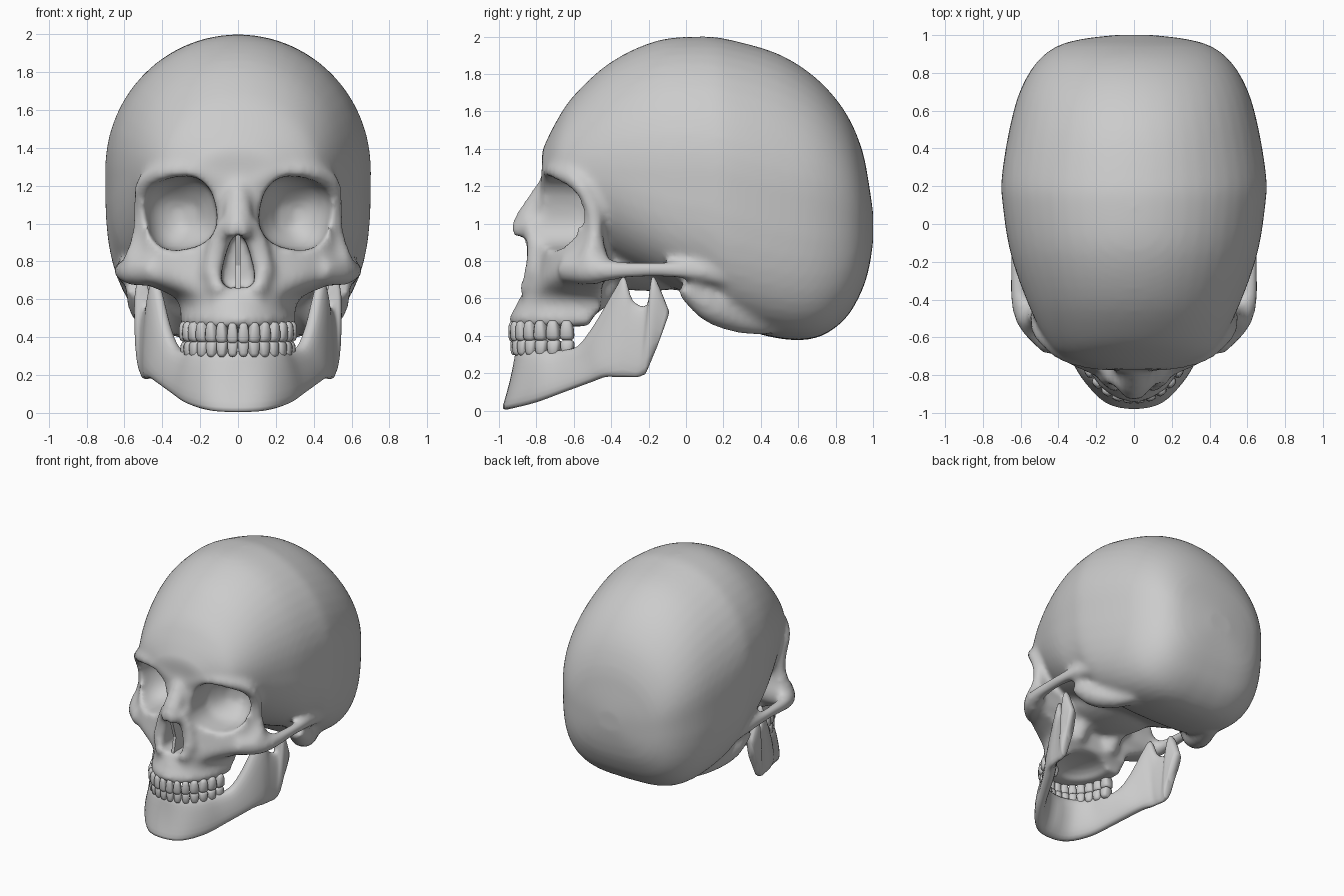
import bpy, bmesh, math
from mathutils import Vector, Matrix

if "Cube" in bpy.data.objects:
    bpy.data.objects.remove(bpy.data.objects["Cube"])


def spow(v, p):
    return math.copysign(abs(v) ** p, v)


def spline(rows, n):
    """Catmull-Rom interpolation of rows of numbers."""
    out = []
    for i in range(len(rows) - 1):
        p = [rows[max(0, min(len(rows) - 1, i + k))] for k in (-1, 0, 1, 2)]
        for s in range(n):
            t = s / n
            out.append([0.5 * (2 * b + (c - a) * t + (2 * a - 5 * b + 4 * c - d) * t * t
                               + (3 * b - a - 3 * c + d) * t ** 3) for a, b, c, d in zip(*p)])
    return out + [list(rows[-1])]


def loft(bm, rings):
    vs = [[bm.verts.new(p) for p in r] for r in rings]
    n = len(rings[0])
    for a, b in zip(vs, vs[1:]):
        for i in range(n):
            bm.faces.new((a[i], a[(i + 1) % n], b[(i + 1) % n], b[i]))
    bm.faces.new(vs[0])
    bm.faces.new(vs[-1])


def tube(bm, pts, sides=(1, -1), n=16, power=1, tilt=0):
    """Bar through (x, y, z, radius) points, repeated on each side; power < 1 squares it."""
    rows = spline(pts, 4)
    for s in sides:
        c = [Vector((s * r[0], r[1], r[2])) for r in rows]
        rings = []
        for i, r in enumerate(rows):
            d = c[min(i + 1, len(c) - 1)] - c[max(i - 1, 0)]
            ref = Vector((0, 0, 1)) if abs(d.normalized().z) < 0.9 else Vector((0, 1, 0))
            u = d.cross(ref).normalized()
            v = u.cross(d).normalized()
            turn = Matrix.Rotation(s * tilt, 3, 'Y')
            rings.append([c[i] + turn @ (r[3] * (u * spow(math.cos(a), power) + v * spow(math.sin(a), power)))
                          for a in (2 * math.pi * k / n for k in range(n))])
        loft(bm, rings)


def ball(bm, loc, rad):
    m = Matrix.Translation(loc) @ Matrix.Diagonal((*rad, 1))
    bmesh.ops.create_uvsphere(bm, u_segments=24, v_segments=16, radius=1, matrix=m)


def finish(bm, name):
    bmesh.ops.recalc_face_normals(bm, faces=bm.faces[:])
    me = bpy.data.meshes.new(name)
    bm.to_mesh(me)
    bm.free()
    me.shade_smooth()
    ob = bpy.data.objects.new(name, me)
    bpy.context.collection.objects.link(ob)
    return ob


bm = bmesh.new()
# braincase: sections along y as (y, half width, bottom, top, height of widest point)
case = [(-.77, .20, 1.2, 1.39, 1.28), (-.70, .385, 1.05, 1.535, 1.28), (-.60, .475, .93, 1.685, 1.28),
        (-.40, .57, .8, 1.865, 1.3), (-.15, .655, .69, 1.98, 1.3), (.1, .695, .58, 2.0, 1.3),
        (.25, .70, .46, 1.98, 1.27), (.5, .66, .385, 1.905, 1.2), (.7, .605, .39, 1.775, 1.15),
        (.85, .52, .49, 1.6, 1.1), (.94, .41, .64, 1.4, 1.05), (.98, .27, .77, 1.2, 1.0),
        (1.0, .1, .9, 1.06, .98)]
rings = []
for y, w, zb, zt, zc in spline(case, 4):
    e = 2.3 + 1.1 * max(0, min(1, (y + .42) / .35))
    ring = []
    for k in range(48):
        a = 2 * math.pi * k / 48
        up = math.sin(a) >= 0
        p = 1 if up else 2 / e
        ring.append((w * spow(math.cos(a), p), y, zc + ((zt - zc) if up else (zc - zb)) * spow(math.sin(a), p)))
    rings.append(ring)
loft(bm, rings)

# face mass: sections along z as (z, half width, front y, back y)
face = [(1.30, .49, -.755, -.45), (1.22, .52, -.775, -.45), (1.05, .525, -.78, -.45), (.9, .54, -.785, -.44),
        (.8, .59, -.80, -.41), (.73, .595, -.815, -.41), (.67, .47, -.845, -.45), (.61, .335, -.885, -.45),
        (.54, .305, -.92, -.46), (.50, .31, -.945, -.5), (.45, .295, -.935, -.52)]
loft(bm, [[(w * math.sin(a), yb - (yb - yf) * math.cos(a), z)
           for a in (math.pi * (k / 24 - .5) for k in range(25))] for z, w, yf, yb in spline(face, 3)])

# brow ridge and outer orbit rim
tube(bm, [(.06, -.735, 1.2, .045), (.2, -.735, 1.27, .04), (.37, -.69, 1.275, .042), (.49, -.58, 1.22, .045),
          (.52, -.50, 1.08, .037), (.525, -.49, .93, .04), (.54, -.51, .8, .07)])
# cheekbone and arch
tube(bm, [(.42, -.64, .755, .075), (.54, -.51, .75, .08), (.60, -.4, .75, .055), (.615, -.25, .755, .043),
          (.615, -.1, .755, .043), (.60, .05, .745, .05), (.57, .2, .72, .06)])
# nasal bones and sides of the nose opening
tube(bm, [(0, -.735, 1.2, .06), (0, -.785, 1.1, .075), (0, -.85, .98, .085), (0, -.85, .93, .07)], (1,))
tube(bm, [(.07, -.81, 1.0, .06), (.115, -.80, .85, .055), (.13, -.81, .72, .06), (.08, -.85, .63, .05)])
# mastoid ridge, skull base and the plates behind the palate
tube(bm, [(.53, 0, .68, .07), (.49, .13, .565, .09), (.43, .28, .495, .08), (.36, .45, .46, .06)])
tube(bm, [(.14, -.36, .82, .09), (.15, -.42, .68, .07), (.15, -.47, .56, .05)])
ball(bm, (0, -.2, .78), (.32, .4, .14))
skull = finish(bm, "skull")

# cutters: eye sockets, nose opening, palate
bm = bmesh.new()
tube(bm, [(.25, -.4, 1.04, .06), (.275, -.45, 1.045, .13), (.298, -.53, 1.05, .18), (.306, -.66, 1.055, .192),
          (.313, -.95, 1.055, .196)], n=32, power=.8, tilt=.2)
half = [(.035, .925), (.065, .85), (.09, .76), (.095, .69), (.06, .655)]
pear = [(0, .945)] + half + [(0, .67)] + [(-x, z) for x, z in reversed(half)]
loft(bm, [[(x * s, y, z) for x, z in pear] for y, s in ((-1.1, 1), (-.66, .9))])
ball(bm, (0, -.58, .44), (.19, .25, .08))
cut = finish(bm, "opening_cutter")
cut.hide_render = True
cut.display_type = 'WIRE'


def remesh(ob):
    m = ob.modifiers.new("fuse", 'REMESH')
    m.mode, m.voxel_size, m.use_smooth_shade = 'VOXEL', .02, True


remesh(skull)
m = skull.modifiers.new("openings", 'BOOLEAN')
m.operation, m.solver, m.object = 'DIFFERENCE', 'EXACT', cut
remesh(skull)
m = skull.modifiers.new("soften", 'SMOOTH')
m.factor, m.iterations = .5, 8

# nasal septum
bm = bmesh.new()
loft(bm, [[(x, -.64, .64), (x, -.85, .64), (x, -.82, .78), (x, -.87, .94), (x, -.64, .94)] for x in (-.012, .012)])
finish(bm, "nasal_septum").data.shade_flat()

# lower jaw: stations of bottom point, top point, half thickness from chin to jaw joint
jaw = [(0, -.965, .005, 0, -.89, .325, .042), (.14, -.93, .012, .12, -.86, .325, .042),
       (.255, -.80, .045, .21, -.785, .325, .042), (.335, -.65, .1, .265, -.67, .325, .042),
       (.41, -.5, .155, .325, -.57, .35, .045), (.45, -.43, .18, .375, -.48, .47, .045),
       (.475, -.37, .18, .415, -.385, .64, .04), (.485, -.33, .18, .44, -.33, .715, .033),
       (.49, -.29, .18, .465, -.285, .59, .03), (.494, -.26, .18, .49, -.21, .565, .03),
       (.495, -.23, .19, .505, -.185, .705, .04), (.495, -.21, .21, .51, -.155, .69, .045),
       (.49, -.17, .31, .51, -.09, .53, .035)]
st = spline([(-r[0], r[1], r[2], -r[3], *r[4:]) for r in reversed(jaw[1:])] + jaw, 4)
rings = []
for i, r in enumerate(st):
    p, q = st[max(i - 1, 0)], st[min(i + 1, len(st) - 1)]
    nrm = Vector((q[1] - p[1], p[0] - q[0], 0)).normalized()
    b, t = Vector(r[:3]), Vector(r[3:6])
    dip = Vector((0, .03 * max(0, 1 - abs(r[0]) / .3), 0))  # hollow above the chin
    rings.append([(b + t) / 2 + (t - b) / 2 * spow(math.cos(a), .8) + nrm * r[6] * spow(math.sin(a), .7)
                  + dip * math.sin(a) ** 2 for a in (2 * math.pi * k / 20 for k in range(20))])
bm = bmesh.new()
loft(bm, rings)
finish(bm, "lower_jaw")


# teeth: rounded blocks spaced around an arch
def teeth(name, z, h, scale, root):
    bm = bmesh.new()
    step = math.radians(12)
    for i in range(14):
        a = (i - 6.5) * step
        dx, dy = .275 * scale * math.cos(a), .365 * scale * math.sin(a)
        w = .48 * step * math.hypot(dx, dy)
        back = abs(math.sin(a))
        new = bmesh.ops.create_uvsphere(bm, u_segments=12, v_segments=8, radius=1)["verts"]
        turn = Matrix.Rotation(math.atan2(dy, dx), 3, 'Z')
        pos = Vector((.275 * scale * math.sin(a), -.56 - .365 * scale * math.cos(a), z + root * .008 * back))
        for v in new:
            c = Vector([spow(k, .6) for k in v.co])
            taper = 1 - .2 * root * c.z
            v.co = pos + turn @ Vector((c.x * w * taper, c.y * (.024 + .02 * back), c.z * h))
    finish(bm, name)


teeth("upper_teeth", .422, .055, 1, 1)
teeth("lower_teeth", .342, .045, .97, -1)
